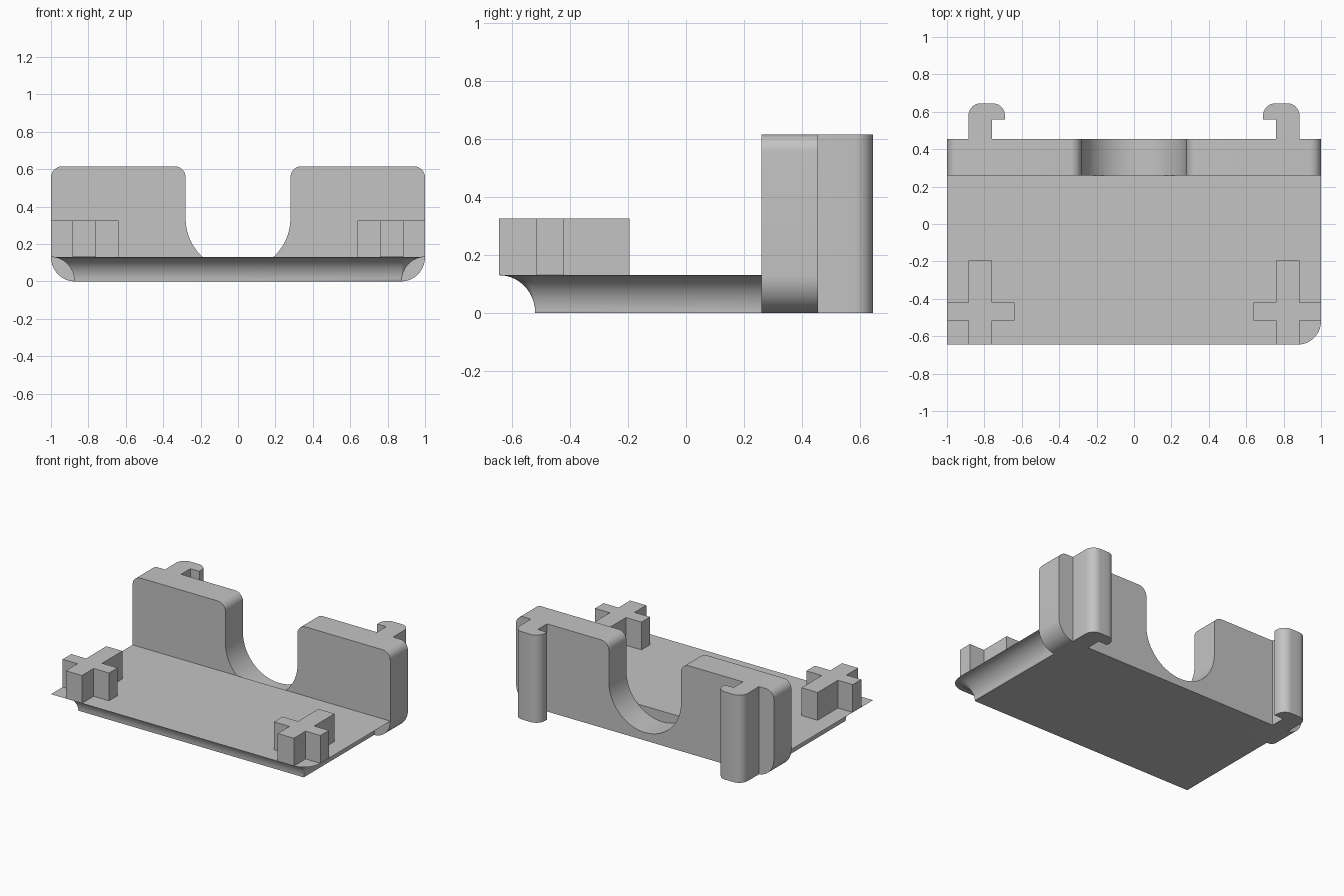
import bpy, bmesh, math

if "Cube" in bpy.data.objects:
    bpy.data.objects.remove(bpy.data.objects["Cube"], do_unlink=True)

grey = bpy.data.materials.new("light grey")
grey.use_nodes = True
COLOUR = (0.55, 0.55, 0.55, 1)
grey.diffuse_color = COLOUR
grey.node_tree.nodes["Principled BSDF"].inputs["Base Color"].default_value = COLOUR

FRONT, WALL_Y, BACK = -0.645, 0.26, 0.455
FLOOR, TOP = 0.13, 0.615
R = 0.125           # lower edge rounding
STEPS = 14


def arc(cx, cy, rx, ry, a0, a1, n=STEPS):
    """Points of an elliptical arc, angles in degrees."""
    angles = [math.radians(a0 + (a1 - a0) * i / n) for i in range(n + 1)]
    return [(cx + rx * math.cos(a), cy + ry * math.sin(a)) for a in angles]


def finish(name, bm):
    bmesh.ops.remove_doubles(bm, verts=bm.verts, dist=1e-5)
    bmesh.ops.recalc_face_normals(bm, faces=bm.faces)
    mesh = bpy.data.meshes.new(name)
    bm.to_mesh(mesh)
    bm.free()
    mesh.materials.append(grey)
    ob = bpy.data.objects.new(name, mesh)
    bpy.context.collection.objects.link(ob)
    bpy.ops.object.select_all(action='DESELECT')
    ob.select_set(True)
    bpy.context.view_layer.objects.active = ob
    bpy.ops.object.shade_smooth_by_angle(angle=math.radians(30))
    return ob


def loft(name, rings):
    """Skin a stack of equal-length closed rings and cap both ends."""
    bm = bmesh.new()
    loops = [[bm.verts.new(p) for p in ring] for ring in rings]
    for a, b in zip(loops, loops[1:]):
        for i in range(len(a)):
            j = (i + 1) % len(a)
            bm.faces.new((a[i], a[j], b[j], b[i]))
    bm.faces.new(loops[0])
    bm.faces.new(loops[-1])
    return finish(name, bm)


# Base plate: rounded lower edges, mitred right corner, rounded left corner
rings = []
for inset, z in arc(0, 0, R, FLOOR, 0, 90):
    x, y = 1 - inset, FRONT + inset
    r = R - inset
    outline = [(-x, WALL_Y), (-x, y)]
    outline += arc(1 - R, FRONT + R, r, r, -90, 0)
    outline += [(x, WALL_Y)]
    rings.append([(px, py, z) for px, py in outline])
# keep the zero-radius corner of the lowest ring as a single point
bm = bmesh.new()
loops = [[bm.verts.new(p) for p in ring] for ring in rings]
for a, b in zip(loops, loops[1:]):
    for i in range(len(a)):
        j = (i + 1) % len(a)
        bm.faces.new((a[i], a[j], b[j], b[i]))
bottom, top = (loops[0], loops[-1]) if rings[0][0][2] > rings[-1][0][2] else (loops[-1], loops[0])
for loop in (bottom, top):
    bm.faces.new(loop)
finish("base_plate", bm)

# Back wall with a round-bottomed notch
half = arc(1 - R, FLOOR, R, FLOOR, -90, 0)
half += arc(0.94, TOP - 0.06, 0.06, 0.06, 0, 90, 8)
half += arc(0.34, TOP - 0.06, 0.06, 0.06, 90, 180, 8)
half += arc(0, 0.336, 0.28, 0.28, 0, -90, 24)
profile = half + [(-x, z) for x, z in reversed(half[:-1])]
loft("back_wall", [[(x, y, z) for x, z in profile] for y in (WALL_Y, BACK)])

# Cross-shaped pegs and rear hooks, one of each per side
cross = [(0.76, FRONT), (0.885, FRONT), (0.885, -0.515), (1, -0.515),
         (1, -0.42), (0.885, -0.42), (0.885, -0.195), (0.76, -0.195),
         (0.76, -0.42), (0.64, -0.42), (0.64, -0.515), (0.76, -0.515)]
hook = [(0.76, BACK), (0.885, BACK)]
hook += arc(0.82, 0.58, 0.065, 0.065, 0, 90, 8)
hook += arc(0.755, 0.58, 0.065, 0.065, 90, 180, 8)
hook += [(0.69, 0.558), (0.76, 0.558)]
for side, s in (("left", 1), ("right", -1)):
    for part, shape, lo, hi in (("cross_peg", cross, FLOOR, 0.325),
                                ("rear_hook", hook, 0, TOP)):
        loft(f"{side}_{part}", [[(s * x, y, z) for x, y in shape] for z in (lo, hi)])
